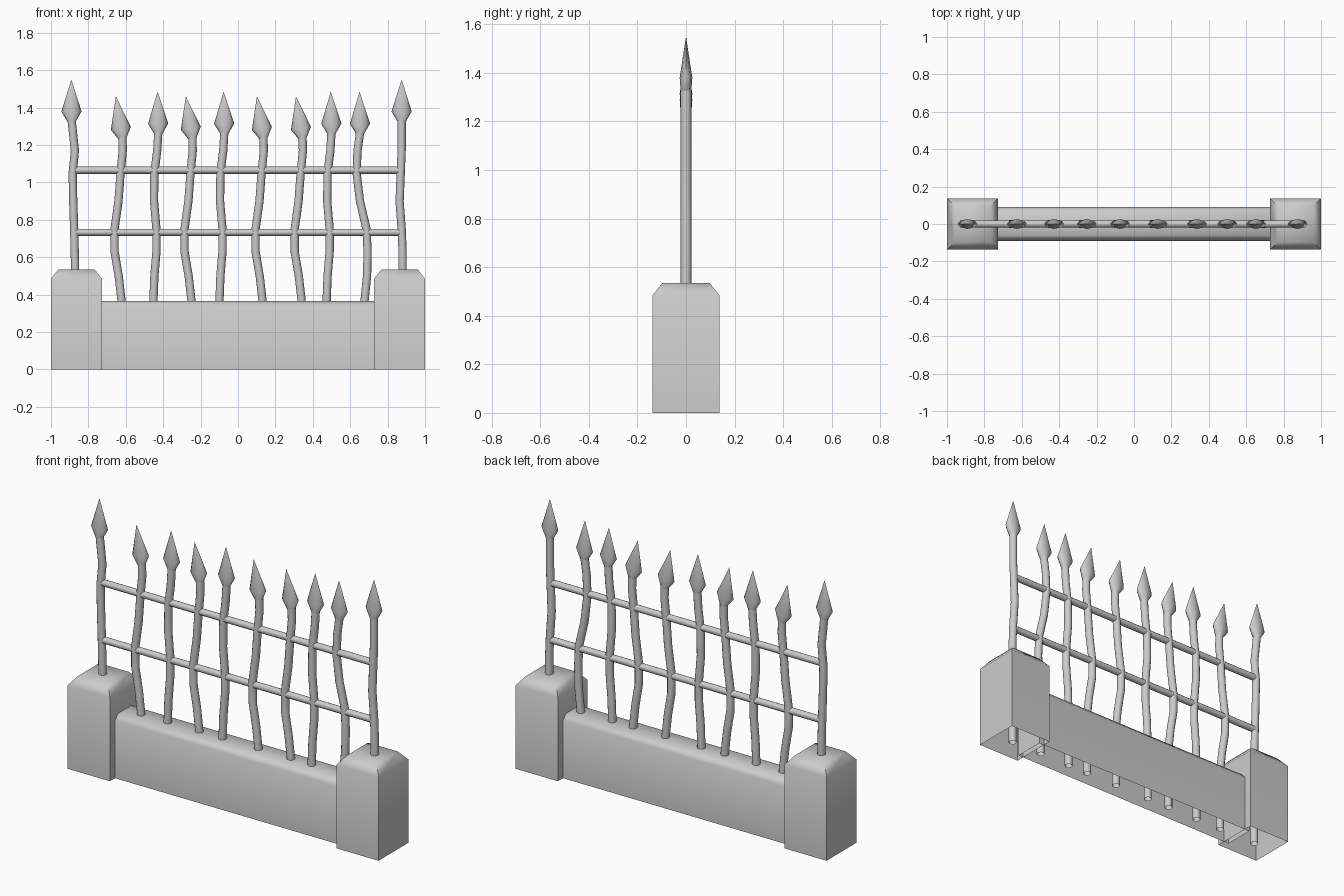
import bpy, bmesh, math
from mathutils import Vector

cube = bpy.data.objects.get("Cube")
if cube:
    bpy.data.objects.remove(cube, do_unlink=True)

grey = bpy.data.materials.new("plain grey")
grey.use_nodes = True
grey.diffuse_color = (0.6, 0.6, 0.6, 1)
grey.node_tree.nodes["Principled BSDF"].inputs["Base Color"].default_value = (0.6, 0.6, 0.6, 1)


def loft(name, rings, smooth_angle):
    """Skin a stack of closed rings, leaving the first one open."""
    bm = bmesh.new()
    loops = [[bm.verts.new(p) for p in ring] for ring in rings]
    for low, high in zip(loops, loops[1:]):
        for i in range(len(low)):
            j = (i + 1) % len(low)
            bm.faces.new((low[i], low[j], high[j], high[i]))
    bm.faces.new(loops[-1])
    bmesh.ops.remove_doubles(bm, verts=bm.verts, dist=0.0001)
    bmesh.ops.recalc_face_normals(bm, faces=bm.faces)
    mesh = bpy.data.meshes.new(name)
    bm.to_mesh(mesh)
    bm.free()
    mesh.materials.append(grey)
    obj = bpy.data.objects.new(name, mesh)
    bpy.context.collection.objects.link(obj)
    bpy.ops.object.select_all(action="DESELECT")
    obj.select_set(True)
    bpy.context.view_layer.objects.active = obj
    bpy.ops.object.shade_smooth_by_angle(angle=math.radians(smooth_angle))
    return obj


def sweep(name, path, sizes, sides=12, smooth_angle=50):
    """Run an elliptical section along a path lying in the fence plane."""
    points = [Vector((x, 0, z)) for x, z in path]
    rings = []
    for i, p in enumerate(points):
        t = (points[min(i + 1, len(points) - 1)] - points[max(i - 1, 0)]).normalized()
        n = Vector((t.z, 0, -t.x))
        rx, ry = sizes[i]
        turns = [math.tau * k / sides for k in range(sides)]
        rings.append([p + n * rx * math.cos(a) + Vector((0, ry * math.sin(a), 0)) for a in turns])
    return loft(name, rings, smooth_angle)


def block(name, x, half_x, half_y, height, bevel_in, bevel_down):
    """Open-bottomed stone block with a softened top."""
    def ring(inset, z):
        w, d = half_x - inset, half_y - inset
        return [(x + sx * w, sy * d, z) for sx, sy in ((-1, -1), (1, -1), (1, 1), (-1, 1))]
    loft(name, [ring(0, 0), ring(0, height - bevel_down), ring(bevel_in, height)], 60)


# Stone base
block("base_wall", 0, 0.76, 0.09, 0.365, 0.03, 0.03)
for side, x in (("right", -0.864), ("left", 0.864)):
    block(side + "_pillar", x, 0.136, 0.137, 0.535, 0.04, 0.05)

# Horizontal rails
for name, z in (("lower_rail", 0.733), ("upper_rail", 1.065)):
    sweep(name, [(-0.87, z), (0.87, z)], [(0.019, 0.019)] * 2)

# Sideways bends of the bars at shared heights; the last two are head base and tip
heights = (0, 0.37, 0.5, 0.63, 0.75, 0.9, 1.05, 1.17)
bends = {
    "swayed": (0, 0, -.015, -.037, -.037, -.016, -.005, .007, .005, -.03),
    "gentle": (0, 0, .005, .016, .016, .003, .005, .02, .026, .022),
    "crooked": (0, 0, .013, .016, .01, -.025, -.043, -.038, -.024, -.027),
    "corner_right": (0, 0, 0, -.003, -.006, -.011, -.014, -.002, -.02, -.021),
    "corner_left": (0, 0, 0, 0, -.005, -.016, -.01, -.005, -.005, -.005),
}
bars = (
    ("corner_right", -.87, 1.55), ("swayed", -.623, 1.46), ("gentle", -.452, 1.485),
    ("swayed", -.249, 1.46), ("gentle", -.099, 1.485), ("swayed", .131, 1.46),
    ("swayed", .34, 1.46), ("gentle", .474, 1.485), ("crooked", .677, 1.485),
    ("corner_left", .88, 1.55),
)

# Bent bars, each with a flattened spear head
for number, (kind, x, tip) in enumerate(bars, 1):
    xs = [x + b for b in bends[kind]]
    neck = tip - 0.225
    path = list(zip(xs, heights)) + [(xs[-2], neck + 0.01)]
    sweep(f"bar_{number}", path, [(0.022, 0.022)] * len(path))
    shift = xs[-1] - xs[-2]
    head = [(xs[-2] + shift * f, neck + (tip - neck) * f) for f in (0, 0.24, 1)]
    sweep(f"spear_head_{number}", head, [(0.022, 0.022), (0.054, 0.026), (0, 0)], 8, 70)
